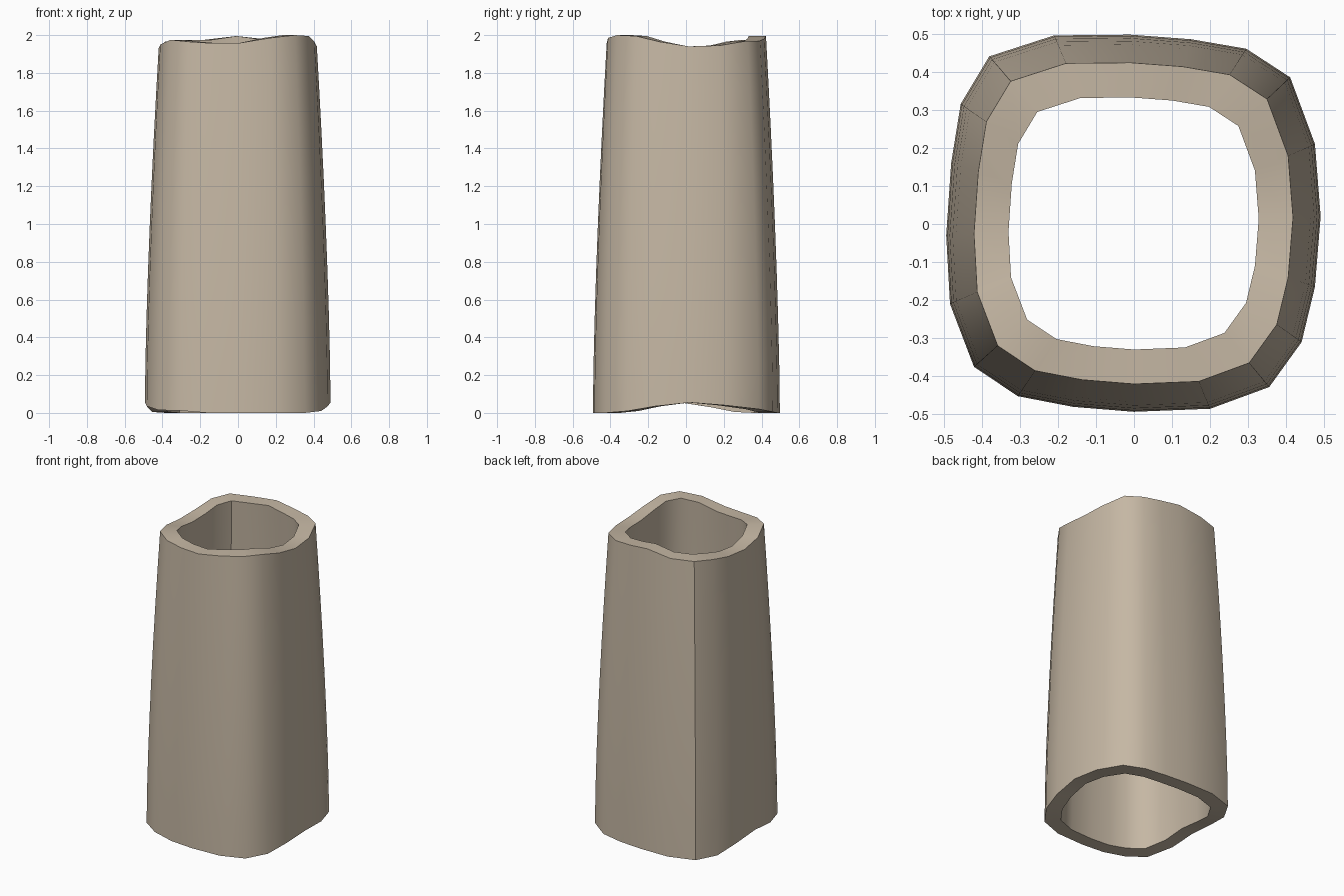
import bpy, bmesh, math

if "Cube" in bpy.data.objects:
    bpy.data.objects.remove(bpy.data.objects["Cube"])

# Rounded-square outline at the base: x, y, bottom edge height, top edge height
OUTLINE = [
    (0.49, 0.02, 0.055, 1.94), (0.475, 0.21, 0.04, 1.945), (0.41, 0.385, 0.02, 1.97),
    (0.295, 0.46, 0.005, 1.97), (0.15, 0.485, 0, 1.98), (-0.01, 0.497, 0, 1.995),
    (-0.21, 0.495, 0, 1.975), (-0.38, 0.44, 0, 1.975), (-0.455, 0.315, 0.005, 1.965),
    (-0.48, 0.16, 0.03, 1.94), (-0.493, -0.03, 0.055, 1.93), (-0.483, -0.21, 0.035, 1.95),
    (-0.42, -0.375, 0.015, 1.975), (-0.305, -0.452, 0.012, 1.965), (-0.16, -0.48, 0, 1.957),
    (0.0, -0.493, 0, 1.957), (0.2, -0.485, 0, 1.985), (0.355, -0.428, 0, 2.0),
    (0.44, -0.31, 0.01, 1.995), (0.475, -0.165, 0.035, 1.965),
]
RINGS = 8
WALL = 0.09


def taper(t):
    # curved narrowing towards the top
    return 1 - 0.148 * t ** 1.5


def make_ring(bm, t, inset):
    s = taper(t)
    k = s - inset / 0.49
    return [bm.verts.new((x * k, y * k, zb + (zt - zb) * t)) for x, y, zb, zt in OUTLINE]


def bridge(bm, a, b, smooth):
    n = len(a)
    for i in range(n):
        j = (i + 1) % n
        bm.faces.new((a[i], a[j], b[j], b[i])).smooth = smooth


# Hollow tube: up the outside, over the top rim, down the inside, under the bottom rim
bm = bmesh.new()
outer = [make_ring(bm, i / RINGS, 0) for i in range(RINGS + 1)]
inner = [make_ring(bm, i / RINGS, WALL) for i in range(RINGS, -1, -1)]
loops = outer + inner
for i, ring in enumerate(loops):
    rim = i == RINGS or i == len(loops) - 1
    bridge(bm, ring, loops[(i + 1) % len(loops)], not rim)
bmesh.ops.recalc_face_normals(bm, faces=bm.faces)

mesh = bpy.data.meshes.new("hollow_tube")
bm.to_mesh(mesh)
bm.free()
tube = bpy.data.objects.new("hollow_tube", mesh)
bpy.context.collection.objects.link(tube)

# Smooth walls with sharp rims
bpy.context.view_layer.objects.active = tube
tube.select_set(True)
bpy.ops.object.shade_smooth_by_angle(angle=math.radians(40))

# Single tan colour
tan = bpy.data.materials.new("tan")
tan.diffuse_color = (0.56, 0.475, 0.37, 1)
tan.use_nodes = True
tan.node_tree.nodes["Principled BSDF"].inputs["Base Color"].default_value = tan.diffuse_color
mesh.materials.append(tan)
